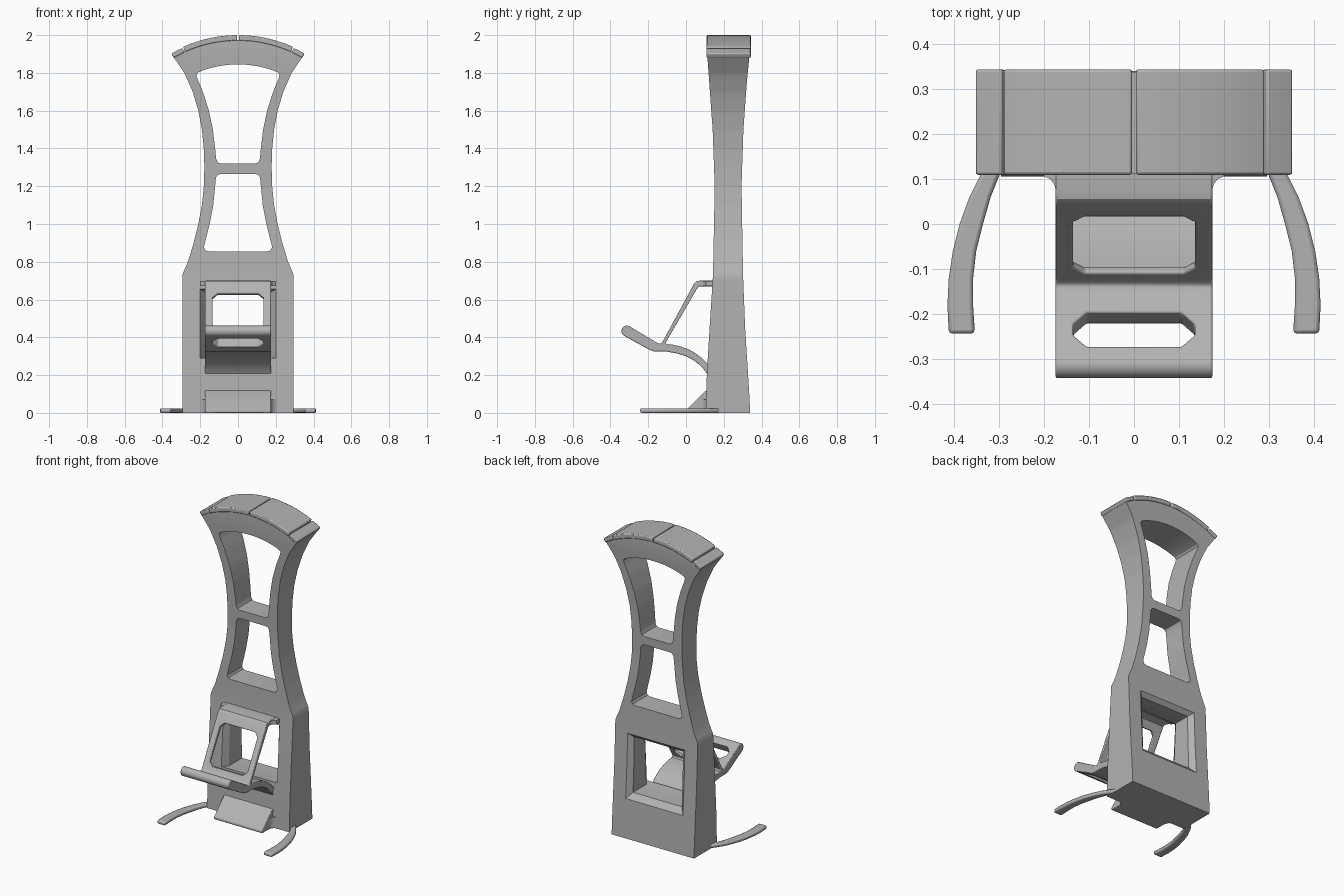
import bpy, bmesh, math
from mathutils import Matrix, Vector

if "Cube" in bpy.data.objects:
    bpy.data.objects.remove(bpy.data.objects["Cube"])

grey = bpy.data.materials.new("plain grey")
grey.use_nodes = True
COLOUR = (0.45, 0.45, 0.45, 1)
grey.diffuse_color = COLOUR
grey.node_tree.nodes["Principled BSDF"].inputs["Base Color"].default_value = COLOUR

# Axis frames: columns are profile u, profile v and extrusion direction
FRONT = Matrix(((1, 0, 0), (0, 0, 1), (0, 1, 0))).to_4x4()
SIDE = Matrix(((0, 0, 1), (1, 0, 0), (0, 1, 0))).to_4x4()
FLAT = Matrix.Identity(4)


def loft(name, sections, frame=FLAT):
    """Solid through a series of (outline, offset) sections."""
    bm = bmesh.new()
    rings = [[bm.verts.new(frame @ Vector((u, v, w))) for u, v in pts] for pts, w in sections]
    for a, b in zip(rings, rings[1:]):
        for i in range(len(a)):
            j = (i + 1) % len(a)
            bm.faces.new((a[i], a[j], b[j], b[i]))
    bm.faces.new(rings[0])
    bm.faces.new(rings[-1])
    bmesh.ops.recalc_face_normals(bm, faces=bm.faces)
    mesh = bpy.data.meshes.new(name)
    bm.to_mesh(mesh)
    bm.free()
    mesh.materials.append(grey)
    ob = bpy.data.objects.new(name, mesh)
    bpy.context.collection.objects.link(ob)
    return ob


def prism(name, pts, a, b, frame=FLAT):
    return loft(name, [(pts, a), (pts, b)], frame)


def activate(ob):
    bpy.ops.object.select_all(action="DESELECT")
    ob.select_set(True)
    bpy.context.view_layer.objects.active = ob


def cut(ob, cutters):
    for c in cutters:
        m = ob.modifiers.new("cut", "BOOLEAN")
        m.operation, m.solver, m.object = "DIFFERENCE", "EXACT", c
        activate(ob)
        bpy.ops.object.modifier_apply(modifier=m.name)
        bpy.data.objects.remove(c)


def finish(ob, bevel=0):
    if bevel:
        m = ob.modifiers.new("soft edges", "BEVEL")
        m.width, m.segments, m.limit_method = bevel, 2, "ANGLE"
        m.angle_limit = math.radians(40)
    activate(ob)
    bpy.ops.object.shade_smooth_by_angle(angle=math.radians(30))


def mirrored(right):
    return right + [(-x, z) for x, z in reversed(right)]


def arc(r, a0, a1, n, cy, cz):
    return [(cy + r * math.sin(a0 + (a1 - a0) * i / n), cz + r * math.cos(a0 + (a1 - a0) * i / n))
            for i in range(n + 1)]


def sample(table, z):
    for (z0, v0), (z1, v1) in zip(table, table[1:]):
        if z <= z1:
            return v0 + (v1 - v0) * (z - z0) / (z1 - z0)
    return table[-1][1]


def octagon(w, h, c):
    return [(w - c, -h), (w, c - h), (w, h - c), (w - c, h),
            (c - w, h), (-w, h - c), (-w, c - h), (c - w, -h)]


# Body: waisted outline, half width and depth both follow height
CZ, R = 1.289, 0.711
WIDTH = [(0, .295), (.73, .295), (.8, .265), (.9, .235), (1, .21), (1.1, .191), (1.2, .181),
         (1.3, .178), (1.4, .181), (1.5, .191), (1.6, .21), (1.7, .24), (1.8, .284), (1.885, .342)]
FACE = [(0, .105), (.2, .11), (.45, .125), (.73, .143), (1.2, .152), (1.5, .141), (1.75, .123), (1.9, .112)]
REAR = [(0, .34), (.1, .335), (.45, .313), (.73, .302), (1.2, .294), (1.5, .304), (1.75, .322), (1.9, .337)]

top = arc(R - 0.025, 0.515, 0, 14, 0, CZ)
outline = [(w, z) for z, w in WIDTH] + top
outline += [(-x, z) for x, z in reversed(outline[:-1])]
body = prism("body", outline, 0, 1, FRONT)


def inner(z):
    return sample(WIDTH, z) - 0.06 + max(0, z - 1.4) * 0.02


upper = [(.09, 1.32), (.107, 1.326), (.116, 1.345)]
upper += [(inner(z), z) for z in (1.4, 1.5, 1.6, 1.7)]
upper += [(.217, 1.775), (.22, 1.79), (.213, 1.801)] + arc(0.556, 0.35, 0.04, 6, 0, CZ)
lower = [(.155, .855), (.172, .86), (.18, .875), (.178, .89)]
lower += [(inner(z), z) for z in (.95, 1, 1.1, 1.2)] + [(.117, 1.245), (.108, 1.26), (.09, 1.265)]


def opening(w, z0, z1):
    return [(w, z0), (w, z1), (-w, z1), (-w, z0)]


wide, narrow = opening(.205, .25, .665), opening(.175, .285, .64)
cut(body, [prism("cutter", mirrored(upper), -1, 2, FRONT),
           prism("cutter", mirrored(lower), -1, 2, FRONT),
           loft("cutter", [(opening(.2, .29, .655), -.1), (opening(.2, .29, .655), 0), (narrow, .2),
                           (narrow, .85), (wide, 1), (wide, 1.1)], FRONT)])

bm = bmesh.new()
bm.from_mesh(body.data)
bmesh.ops.triangulate(bm, faces=bm.faces)
for i in range(1, 40):
    bmesh.ops.bisect_plane(bm, geom=bm.verts[:] + bm.edges[:] + bm.faces[:], dist=1e-5,
                           plane_co=(0, 0, i * 0.05 + 0.003), plane_no=(0, 0, 1))
for v in bm.verts:
    f, r = sample(FACE, v.co.z), sample(REAR, v.co.z)
    v.co.y = f + (r - f) * v.co.y
bm.to_mesh(body.data)
bm.free()
finish(body)

# Curved pads across the top
for name, a0, a1, drop in (("crown_pad", .006, .422, 0), ("end_pad", .43, .523, .004)):
    for side, s in (("left", 1), ("right", -1)):
        pts = arc(R - drop, s * a0, s * a1, 12, 0, CZ) + arc(R - .03, s * a1, s * a0, 12, 0, CZ)
        finish(prism(f"{side}_{name}", pts, .109, .343, FRONT), .006)

# Cradle: shelf, sloping back rest, lip and curved arm in one profile
profile = [(.16, .70), (.07, .70), (.055, .697), (.043, .685), (-.125, .375), (-.135, .366), (-.147, .368)]
profile += arc(.029, .52, -2.6, 10, -.313, .433)
profile += [(-.19, .332), (-.165, .324), (-.1, .324), (-.05, .315), (0, .3), (.04, .279), (.075, .252),
            (.1, .224), (.115, .2), (.14, .2), (.14, .232), (.115, .258), (.08, .293), (.05, .316),
            (.015, .336), (-.03, .352), (-.07, .361), (-.1, .364), (-.108, .372), (.063, .665),
            (.075, .67), (.16, .67)]
cradle = prism("cradle", profile, -.174, .174, SIDE)


def tilted(y, z, angle):
    return Matrix.Translation((0, y, z)) @ Matrix.Rotation(math.radians(angle), 4, "X")


cut(cradle, [prism("cutter", octagon(.135, .132, .026), -.06, .06, tilted(-.045, .517, 60.5)),
             prism("cutter", octagon(.135, .044, .03), -.06, .06, tilted(-.246, .397, -29))])
finish(cradle, .004)

# Wedge foot, flaring where it meets the body
foot = [(0, 0), (0, .016), (.012, .026), (.1, .114), (.118, .122), (.15, .122), (.15, 0)]
finish(prism("front_foot", foot, -.174, .174, SIDE), .004)
for side, s in (("left", 1), ("right", -1)):
    flare = [(s * .17, .15), (s * .2, .15), (s * .2, .106), (s * .186, .1), (s * .177, .088), (s * .172, .07)]
    finish(prism(f"{side}_foot_fillet", flare, 0, .07))
    finish(prism(f"{side}_cradle_fillet", flare, .672, .698))

# Curved stabiliser legs
OUTER = [(.27, .21), (.34, .11), (.365, .06), (.387, 0), (.402, -.06), (.411, -.12), (.414, -.18), (.411, -.243)]
INNER = [(.353, -.243), (.357, -.18), (.357, -.12), (.35, -.06), (.335, 0), (.318, .06), (.298, .11), (.25, .17)]
for side, s in (("left", 1), ("right", -1)):
    finish(prism(f"{side}_leg", [(s * x, y) for x, y in OUTER + INNER], 0, .024), .008)
